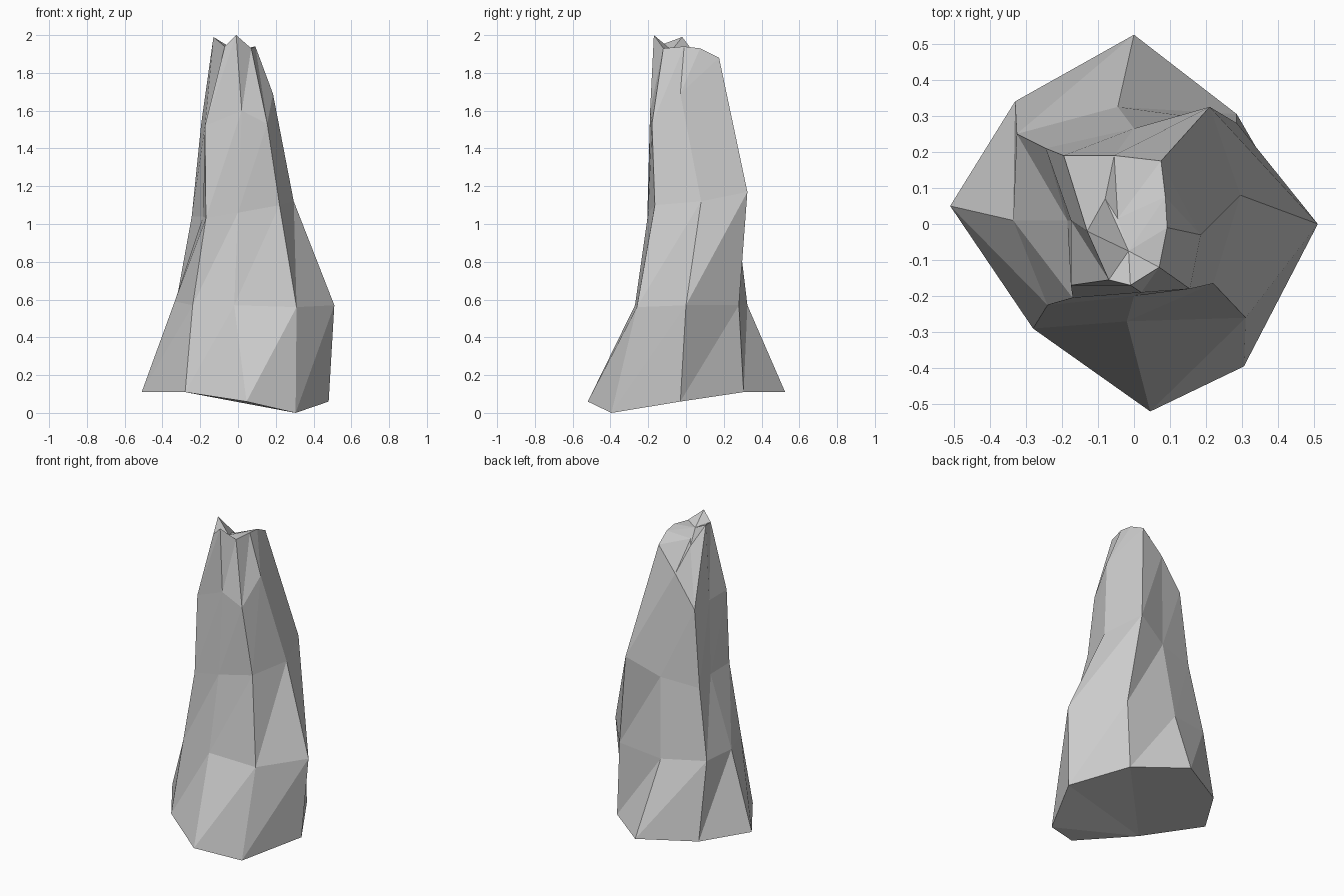
import bpy, bmesh

# Cross-sections of the rock from foot to broken tip, eight corners each,
# counter-clockwise from the front
SECTIONS = [
    [(.045, -.52, .06), (.305, -.395, 0), (.48, -.03, .06), (.285, .305, .11),
     (0, .525, .11), (-.33, .34, .11), (-.51, .05, .11), (-.28, -.29, .11)],
    [(-.02, -.27, .57), (.31, -.26, .56), (.51, 0, .57), (.285, .28, .57),
     (-.045, .325, .57), (-.325, .25, .6), (-.335, .01, .59), (-.24, -.225, .57)],
    [(0, -.2, 1.06), (.22, -.165, 1.1), (.295, .08, 1.12), (.21, .325, 1.17),
     (0, .265, 1.07), (-.245, .21, 1.04), (-.185, .01, 1.04), (-.17, -.205, 1.03)],
    [(.02, -.19, 1.6), (.155, -.18, 1.53), (.185, -.03, 1.69), (.075, .175, 1.88),
     (-.055, .19, 1.73), (-.195, .19, 1.53), (-.175, .01, 1.52), (-.175, -.17, 1.52)],
    [(-.01, -.17, 2), (.07, -.12, 1.93), (.092, -.01, 1.94), (.087, .075, 1.93),
     (-.045, .015, 1.89), (-.08, .07, 1.87), (-.13, -.02, 1.99), (-.07, -.155, 1.94)],
]
TIP_HOLLOW = (-.015, -.075, 1.92)

bm = bmesh.new()
rings = [[bm.verts.new(p) for p in section] for section in SECTIONS]
n = len(rings[0])

# Faceted sides, every panel split along the same diagonal
for low, high in zip(rings, rings[1:]):
    for i in range(n):
        j = (i + 1) % n
        bm.faces.new((low[i], low[j], high[j]))
        bm.faces.new((low[i], high[j], high[i]))

# Dished broken tip
centre = bm.verts.new(TIP_HOLLOW)
for i in range(n):
    bm.faces.new((rings[-1][i], rings[-1][(i + 1) % n], centre))

# Underside
bm.faces.new(rings[0][::-1])
bmesh.ops.triangulate(bm, faces=[f for f in bm.faces if len(f.verts) > 3])
bmesh.ops.recalc_face_normals(bm, faces=bm.faces)

mesh = bpy.data.meshes.new("rock_spire")
bm.to_mesh(mesh)
bm.free()
bpy.context.collection.objects.link(bpy.data.objects.new("rock_spire", mesh))
